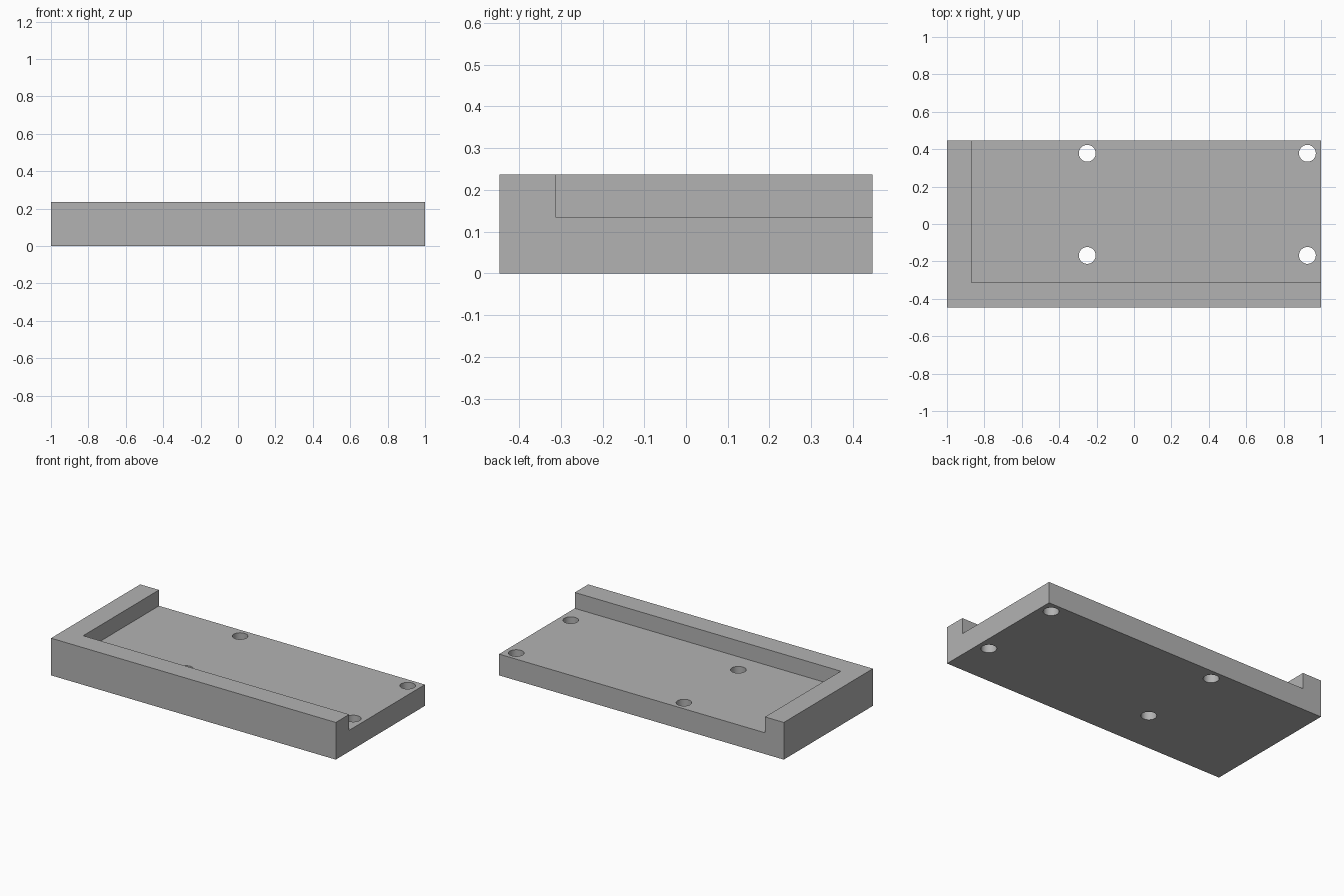
import bpy
import bmesh
from mathutils import Matrix, Vector

if "Cube" in bpy.data.objects:
    bpy.data.objects.remove(bpy.data.objects["Cube"])

W, D, H = 1.0, 0.447, 0.236          # half width, half depth, height
FLOOR = 0.135                        # top of the recessed floor
INNER_X, INNER_Y = -0.868, -0.313    # inner faces of the two rims
HOLE_R = 0.045

grey = bpy.data.materials.new("plain grey")
grey.diffuse_color = (0.45, 0.45, 0.45, 1)
grey.use_nodes = True
grey.node_tree.nodes["Principled BSDF"].inputs["Base Color"].default_value = grey.diffuse_color


def make_object(name, bm):
    mesh = bpy.data.meshes.new(name)
    bm.to_mesh(mesh)
    bm.free()
    mesh.materials.append(grey)
    obj = bpy.data.objects.new(name, mesh)
    bpy.context.collection.objects.link(obj)
    return obj


def add_box(bm, lo, hi):
    lo, hi = Vector(lo), Vector(hi)
    bmesh.ops.create_cube(bm, size=1, matrix=Matrix.Translation((lo + hi) / 2)
                          @ Matrix.Diagonal((*(hi - lo), 1)))


def cut(target, cutter):
    mod = target.modifiers.new(cutter.name, 'BOOLEAN')
    mod.operation = 'DIFFERENCE'
    mod.solver = 'EXACT'
    mod.object = cutter
    bpy.context.view_layer.objects.active = target
    bpy.ops.object.modifier_apply(modifier=mod.name)
    bpy.data.objects.remove(cutter)


# Solid block
bm = bmesh.new()
add_box(bm, (-W, -D, 0), (W, D, H))
tray = make_object("corner_tray", bm)

# Recess, open to the right and back, leaving an L-shaped rim
bm = bmesh.new()
add_box(bm, (INNER_X, INNER_Y, FLOOR), (W + 0.2, D + 0.2, H + 0.2))
cut(tray, make_object("recess_cutter", bm))

# Four round through-holes
bm = bmesh.new()
for x in (-0.25, 0.927):
    for y in (-0.168, 0.378):
        bmesh.ops.create_cone(bm, cap_ends=True, segments=48, radius1=HOLE_R,
                              radius2=HOLE_R, depth=1,
                              matrix=Matrix.Translation((x, y, 0.1)))
cut(tray, make_object("hole_cutter", bm))

# Smooth hole walls, sharp edges elsewhere
bpy.ops.object.select_all(action='DESELECT')
tray.select_set(True)
bpy.context.view_layer.objects.active = tray
bpy.ops.object.shade_smooth_by_angle(angle=0.5)
